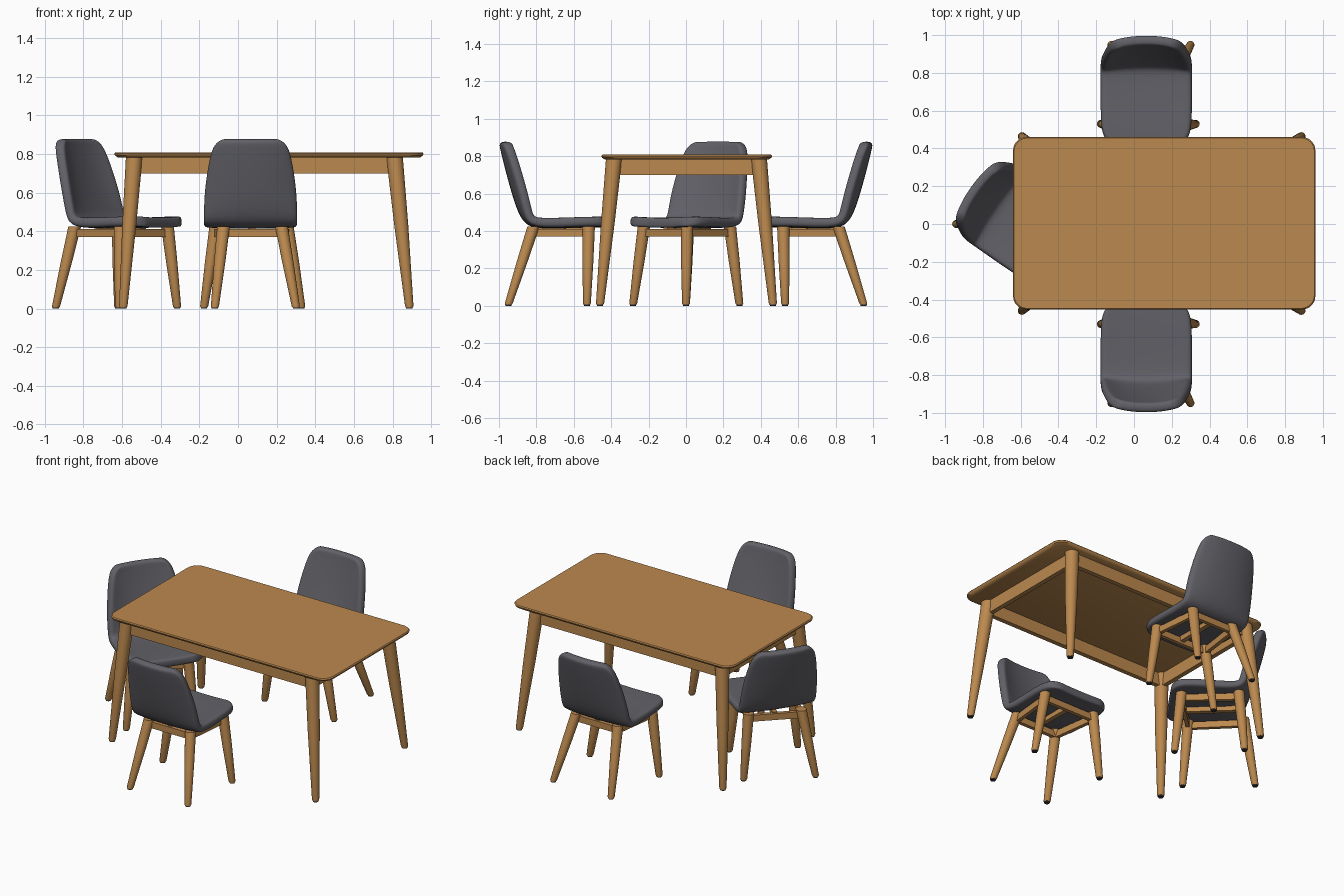
import bpy, bmesh, math
from mathutils import Vector, Matrix

if "Cube" in bpy.data.objects:
    bpy.data.objects.remove(bpy.data.objects["Cube"])


def material(name, rgb):
    m = bpy.data.materials.new(name)
    m.diffuse_color = (*rgb, 1)
    m.use_nodes = True
    m.node_tree.nodes["Principled BSDF"].inputs["Base Color"].default_value = m.diffuse_color
    return m


WOOD = material("oak wood", (0.50, 0.25, 0.077))
GREY = material("grey upholstery", (0.12, 0.12, 0.138))
PAD = material("dark foot pad", (0.035, 0.035, 0.04))


def add(name, bm, mat, smooth=True):
    bmesh.ops.recalc_face_normals(bm, faces=bm.faces)
    me = bpy.data.meshes.new(name)
    bm.to_mesh(me)
    bm.free()
    me.materials.append(mat)
    ob = bpy.data.objects.new(name, me)
    bpy.context.collection.objects.link(ob)
    bpy.context.view_layer.objects.active = ob
    ob.select_set(True)
    if smooth:
        bpy.ops.object.shade_smooth_by_angle(angle=math.radians(40))
    ob.select_set(False)
    return ob


def loft(name, rings, mat):
    """Closed skin through rings of equal point count."""
    bm = bmesh.new()
    vs = [[bm.verts.new(p) for p in r] for r in rings]
    n = len(vs[0])
    for a, b in zip(vs, vs[1:]):
        for i in range(n):
            bm.faces.new((a[i], a[(i + 1) % n], b[(i + 1) % n], b[i]))
    bm.faces.new(vs[0])
    bm.faces.new(vs[-1])
    return add(name, bm, mat)


def circle(c, r, n=24):
    return [(c[0] + r * math.cos(2 * math.pi * i / n),
             c[1] + r * math.sin(2 * math.pi * i / n), c[2]) for i in range(n)]


def leg(name, foot, top, r0, r1):
    """Tapered round leg with a small pad below."""
    a, b = Vector((*foot, 0.006)), Vector(top)
    loft(name, [circle(a, r0 * 0.88), circle(a.lerp(b, 0.015), r0),
                circle(a.lerp(b, 0.55), r0 + (r1 - r0) * 0.68), circle(b, r1)], WOOD)
    loft(name + "_pad", [circle((*foot, 0), r0 * 0.75), circle((*foot, 0.007), r0 * 0.8)], PAD)


def rail(name, p, q, z0, z1, w):
    p, q = Vector(p[:2]), Vector(q[:2])
    d = (q - p).normalized()
    s = Vector((-d.y, d.x)) * w / 2
    ring = [p + s, q + s, q - s, p - s]
    loft(name, [[(*v, z0) for v in ring], [(*v, z1) for v in ring]], WOOD)


def rounded_rect(cx, cy, hx, hy, r, z, n=8):
    pts = []
    for k, (sx, sy) in enumerate([(1, 1), (-1, 1), (-1, -1), (1, -1)]):
        for i in range(n + 1):
            a = math.pi / 2 * (k + i / n)
            pts.append((cx + sx * (hx - r) + r * math.cos(a),
                        cy + sy * (hy - r) + r * math.sin(a), z))
    return pts


# table top with chamfered underside
TC = (0.16, 0.004)
loft("table_top", [rounded_rect(*TC, hx, hy, 0.07, z) for hx, hy, z in
                   [(0.782, 0.438, 0.782), (0.797, 0.453, 0.792),
                    (0.80, 0.456, 0.802), (0.795, 0.451, 0.808)]], WOOD)

# table legs and apron
tops = []
for sx, fx, tx in [("left", -0.594, -0.537), ("right", 0.887, 0.81)]:
    for sy, fy, ty in [("front", -0.46, -0.385), ("back", 0.465, 0.39)]:
        leg(f"table_leg_{sy}_{sx}", (fx, fy), (tx, ty, 0.785), 0.022, 0.043)
        tops.append((tx, ty))
for i, j in [(0, 2), (1, 3), (0, 1), (2, 3)]:
    rail(f"table_apron_{i}{j}", tops[i], tops[j], 0.70, 0.785, 0.03)

# seat shell stations: depth, height, half width, side wrap
SHELL = [(0.325, 0.443, 0.15, 0), (0.308, 0.444, 0.205, 0), (0.265, 0.445, 0.235, 0),
         (0.18, 0.443, 0.243, 0), (0.05, 0.438, 0.243, 0), (-0.05, 0.438, 0.243, 0.005),
         (-0.105, 0.452, 0.243, 0.015), (-0.137, 0.51, 0.241, 0.035),
         (-0.167, 0.60, 0.237, 0.045), (-0.195, 0.70, 0.224, 0.045),
         (-0.218, 0.79, 0.208, 0.04), (-0.231, 0.85, 0.188, 0.03),
         (-0.236, 0.878, 0.145, 0.022)]


def shell(name, matrix):
    bm = bmesh.new()
    us = [-1, -0.85, -0.5, 0, 0.5, 0.85, 1]
    rows = []
    for y, z, w, wrap in SHELL:
        lift = 0.008 if wrap < 0.02 else 0
        rows.append([bm.verts.new((u * w, y + wrap * abs(u) ** 2.5, z + lift * u * u)) for u in us])
    for a, b in zip(rows, rows[1:]):
        for i in range(len(us) - 1):
            bm.faces.new((a[i], a[i + 1], b[i + 1], b[i]))
    ob = add(name, bm, GREY, False)
    ob.data.polygons.foreach_set("use_smooth", [True] * len(ob.data.polygons))
    so = ob.modifiers.new("thickness", 'SOLIDIFY')
    so.thickness = 0.052
    so.offset = 0
    ss = ob.modifiers.new("smooth", 'SUBSURF')
    ss.levels = ss.render_levels = 2
    ob.matrix_world = matrix


def chair(name, matrix, legs):
    """legs: (foot x, foot y, top x, top y), in order around the seat."""
    shell(name + "_seat_shell", matrix)
    tp = [Vector(l[2:]) for l in legs]
    for i, l in enumerate(legs):
        leg(f"{name}_leg_{i}", l[:2], (*l[2:], 0.425), 0.021, 0.033)
        rail(f"{name}_rail_{i}", tp[i], tp[(i + 1) % 4], 0.37, 0.412, 0.024)
    rail(name + "_cross_rail", (tp[0] + tp[1]) / 2, (tp[2] + tp[3]) / 2, 0.385, 0.418, 0.03)


# two facing chairs on the long sides
for name, s in [("front_chair", 1), ("back_chair", -1)]:
    m = Matrix.Translation((0.065, -0.74 * s, 0)) @ Matrix.Rotation(0 if s > 0 else math.pi, 4, 'Z')
    chair(name, m, [(x, y * s, tx, ty * s) for x, y, tx, ty in
                    [(-0.176, -0.53, -0.115, -0.52), (0.328, -0.53, 0.255, -0.52),
                     (0.30, -0.95, 0.225, -0.815), (-0.12, -0.95, -0.075, -0.815)]])

# turned chair at the left end
m = Matrix.Translation((-0.655, 0.045, 0)) @ Matrix.Rotation(math.radians(-125), 4, 'Z')
chair("left_chair", m, [(-0.315, 0.0, -0.365, 0.005), (-0.615, -0.283, -0.61, -0.225),
                        (-0.943, 0.0, -0.845, 0.01), (-0.62, 0.286, -0.62, 0.235)])
